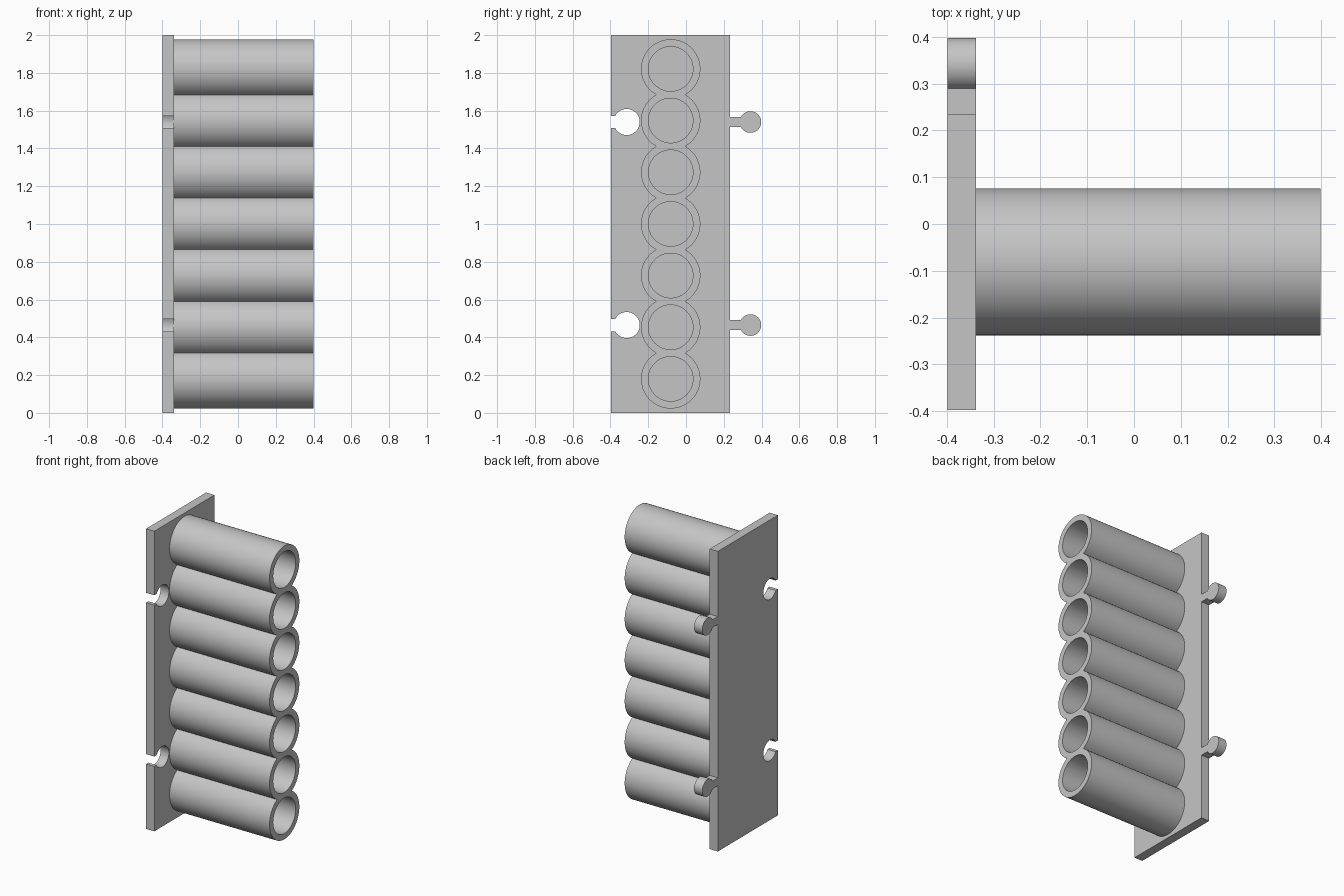
import bpy
import bmesh
from math import acos, asin, cos, degrees, radians, sin
from mathutils import Vector

cube = bpy.data.objects.get("Cube")
if cube:
    bpy.data.objects.remove(cube, do_unlink=True)

grey = bpy.data.materials.new("light grey")
grey.use_nodes = True
colour = (0.56, 0.56, 0.56, 1)
grey.diffuse_color = colour
grey.node_tree.nodes["Principled BSDF"].inputs["Base Color"].default_value = colour


def arc(cy, cz, r, start, end, steps):
    """Points along an arc in the y-z plane, angles in degrees from +y."""
    angles = [radians(start + (end - start) * i / steps) for i in range(steps + 1)]
    return [(cy + r * cos(a), cz + r * sin(a)) for a in angles]


def extrude_profile(name, loops, x0, x1):
    """Fill closed y-z loops (later ones are holes) and extrude them along x."""
    bm = bmesh.new()
    for loop in loops:
        verts = [bm.verts.new((x0, y, z)) for y, z in loop]
        for i, v in enumerate(verts):
            bm.edges.new((verts[i - 1], v))
    bmesh.ops.remove_doubles(bm, verts=bm.verts[:], dist=1e-5)
    bmesh.ops.triangle_fill(bm, use_beauty=True, use_dissolve=False, edges=bm.edges[:])
    result = bmesh.ops.extrude_face_region(bm, geom=bm.faces[:], use_keep_orig=True)
    moved = [g for g in result["geom"] if isinstance(g, bmesh.types.BMVert)]
    bmesh.ops.translate(bm, verts=moved, vec=Vector((x1 - x0, 0, 0)))
    bmesh.ops.recalc_face_normals(bm, faces=bm.faces[:])
    mesh = bpy.data.meshes.new(name)
    bm.to_mesh(mesh)
    bm.free()
    mesh.materials.append(grey)
    obj = bpy.data.objects.new(name, mesh)
    bpy.context.collection.objects.link(obj)
    bpy.ops.object.select_all(action="DESELECT")
    obj.select_set(True)
    bpy.context.view_layer.objects.active = obj
    bpy.ops.object.shade_smooth_by_angle(angle=radians(30))
    return obj


# Mounting plate: round-ended tabs on the back edge, keyhole slots on the front edge
FRONT, BACK, HEIGHT = -0.398, 0.234, 2.0
PLATE_X0, PLATE_X1 = -0.399, -0.338
LEVELS = (0.465, 1.54)
TAB_Y, TAB_R, TAB_NECK = 0.341, 0.057, 0.026
SLOT_Y, SLOT_R, SLOT_NECK = -0.314, 0.069, 0.033

outline = [(FRONT, 0), (BACK, 0)]
tab_gap = degrees(asin(TAB_NECK / TAB_R))
for z in LEVELS:
    outline.append((BACK, z - TAB_NECK))
    outline += arc(TAB_Y, z, TAB_R, tab_gap - 180, 180 - tab_gap, 40)
    outline.append((BACK, z + TAB_NECK))
outline += [(BACK, HEIGHT), (FRONT, HEIGHT)]
slot_gap = degrees(asin(SLOT_NECK / SLOT_R))
for z in reversed(LEVELS):
    outline.append((FRONT, z + SLOT_NECK))
    outline += arc(SLOT_Y, z, SLOT_R, 180 - slot_gap, slot_gap - 180, 40)
    outline.append((FRONT, z - SLOT_NECK))
extrude_profile("mounting_plate", [outline], PLATE_X0, PLATE_X1)

# Bank of merged tubes: scalloped outer wall with round bores
COUNT, PITCH, TUBE_Y, FIRST_Z = 7, 0.2735, -0.081, 0.18
OUTER, BORE, TUBE_X1 = 0.157, 0.118, 0.399
centres = [FIRST_Z + PITCH * i for i in range(COUNT)]
cusp = 90 - degrees(acos(PITCH / 2 / OUTER))
side = []
for i, z in enumerate(centres):
    start = -90 if i == 0 else -cusp
    end = 90 if i == COUNT - 1 else cusp
    side += arc(TUBE_Y, z, OUTER, start, end, 32)
wall = side + [(2 * TUBE_Y - y, z) for y, z in reversed(side)]
bores = [arc(TUBE_Y, z, BORE, 0, 360, 64)[:-1] for z in centres]
extrude_profile("tube_bank", [wall] + bores, PLATE_X1, TUBE_X1)
